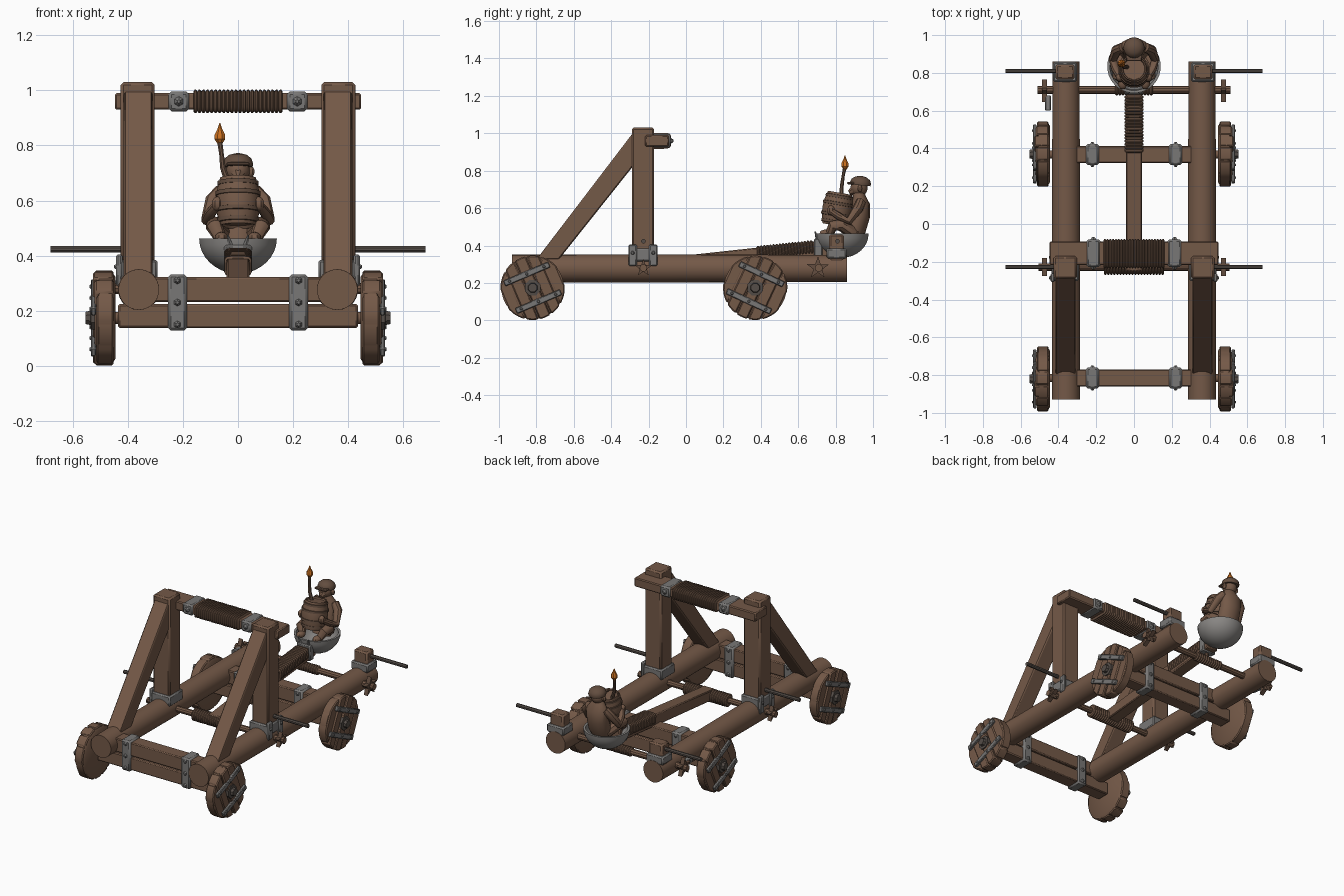
import bpy, bmesh, math
from mathutils import Vector as V


def material(name, c):
    m = bpy.data.materials.new(name)
    m.diffuse_color = (*c, 1)
    return m


WOOD = material("brown wood", (0.175, 0.100, 0.064))
DARK = material("dark wood", (0.125, 0.075, 0.05))
ROPE = material("rope brown", (0.15, 0.088, 0.057))
IRON = material("iron grey", (0.19, 0.185, 0.18))
BOWL = material("bowl grey", (0.25, 0.24, 0.23))
ROD = material("rod grey", (0.09, 0.075, 0.065))
FLAME = material("flame orange", (0.62, 0.17, 0.015))


def mk(name, verts, faces, mat, bevel=0):
    me = bpy.data.meshes.new(name)
    me.from_pydata([tuple(v) for v in verts], [], faces)
    bm = bmesh.new()
    bm.from_mesh(me)
    bmesh.ops.recalc_face_normals(bm, faces=bm.faces)
    bm.to_mesh(me)
    bm.free()
    me.materials.append(mat)
    me.shade_smooth()
    me.set_sharp_from_angle(angle=math.radians(35))
    o = bpy.data.objects.new(name, me)
    bpy.context.collection.objects.link(o)
    if bevel:
        b = o.modifiers.new("bevel", "BEVEL")
        b.width, b.segments = bevel, 1
    return o


def prism(name, yz, x0, x1, mat, bevel=0):
    """Polygon in the y-z plane pushed from x0 to x1."""
    n = len(yz)
    vs = [(x, y, z) for x in (x0, x1) for y, z in yz]
    fs = [list(range(n)), list(range(n, 2 * n))]
    fs += [[i, (i + 1) % n, n + (i + 1) % n, n + i] for i in range(n)]
    return mk(name, vs, fs, mat, bevel)


def box(name, x, y, z, mat, bevel=0.006):
    return prism(name, [(y[0], z[0]), (y[1], z[0]), (y[1], z[1]), (y[0], z[1])], x[0], x[1], mat, bevel)


def sweep(name, path, radii, mat, n=14, axis=None, e=2):
    """Rings along a path; a radius may be a pair, e > 2 makes the section squarer."""
    path = [V(p) for p in path]
    if not isinstance(radii, (list, tuple)):
        radii = [radii] * len(path)
    vs, fs, k = [], [], len(path)
    for i, p in enumerate(path):
        d = V(axis) if axis else path[min(i + 1, k - 1)] - path[max(i - 1, 0)]
        d.normalize()
        ref = V((1, 0, 0)) if abs(d.x) < 0.8 else V((0, 0, 1))
        u = (ref - d * ref.dot(d)).normalized()
        w = d.cross(u)
        ru, rv = radii[i] if isinstance(radii[i], tuple) else (radii[i], radii[i])
        for j in range(n):
            a = 2 * math.pi * (j + 0.5) / n
            c, s = math.cos(a), math.sin(a)
            c = math.copysign(abs(c) ** (2 / e), c)
            s = math.copysign(abs(s) ** (2 / e), s)
            vs.append(p + u * c * ru + w * s * rv)
    for i in range(k - 1):
        for j in range(n):
            q = (j + 1) % n
            fs.append([i * n + j, i * n + q, (i + 1) * n + q, (i + 1) * n + j])
    fs += [list(range(n)), list(range((k - 1) * n, k * n))]
    return mk(name, vs, fs, mat)


def lathe(name, c, axis, prof, mat, n=20):
    a = V(axis).normalized()
    return sweep(name, [V(c) + a * h for r, h in prof], [r for r, h in prof], mat, n, a)


def wrap(name, p0, p1, ru, rv, turns, e=5):
    """Rope wound around a beam: rings alternating in and out."""
    p0, p1, k = V(p0), V(p1), turns * 3
    path = [p0.lerp(p1, i / k) for i in range(k + 1)]
    rad = [(ru - (0.007 if i % 3 == 0 else 0), rv - (0.007 if i % 3 == 0 else 0)) for i in range(k + 1)]
    return sweep(name, path, rad, ROPE, 20, None, e)


def ball(name, c, r, mat, sy=1, sz=1, n=14):
    A = [math.pi * (0.03 + 0.94 * i / 8) for i in range(9)]
    return sweep(name, [V(c) + V((0, 0, -r * sz * math.cos(a))) for a in A],
                 [(r * math.sin(a), r * sy * math.sin(a)) for a in A], mat, n, (0, 0, 1))


def star(name, s, y, r):
    pts = [(y + (r if i % 2 == 0 else r * 0.4) * math.cos(math.pi * i / 5 + 0.3),
            0.28 + (r if i % 2 == 0 else r * 0.4) * math.sin(math.pi * i / 5 + 0.3)) for i in range(10)]
    prism(name, pts, s * 0.46, s * 0.488, DARK)


def wheel(s, y, tilt):
    z, R = 0.174, 0.172
    lathe("wheel_disc", (s * 0.445, y, z), (s, 0, 0),
          [(0.15, 0), (R - 0.004, 0.012), (R - 0.004, 0.06), (0.15, 0.066)], WOOD, 28)
    ca, sa = math.cos(tilt), math.sin(tilt)
    turn = lambda u, v: (y + u * ca - v * sa, z + u * sa + v * ca)
    # planks cut to the circle
    edges = [-0.165, -0.1, -0.034, 0.034, 0.1, 0.165]
    for a, b in zip(edges, edges[1:]):
        us = [a + 0.003 + (b - a - 0.006) * i / 5 for i in range(6)]
        arc = [(u, math.sqrt(R * R - u * u)) for u in us]
        poly = arc + [(u, -v) for u, v in reversed(arc)]
        prism("wheel_plank", [turn(u, v) for u, v in poly], s * 0.452, s * (0.527 - abs(a + b) * 0.05), WOOD, 0.006)
    # iron straps with studs
    for v in (-0.08, 0.08):
        prism("wheel_strap", [turn(u, v + w) for u, w in ((-0.13, -0.016), (0.13, -0.016), (0.13, 0.016), (-0.13, 0.016))],
              s * 0.515, s * 0.534, IRON, 0.004)
        for u in (-0.1, 0, 0.1):
            cy, cz = turn(u, v)
            lathe("wheel_stud", (s * 0.532, cy, cz), (s, 0, 0), [(0.01, 0), (0.005, 0.007)], IRON, 6)
    lathe("wheel_hub", (s * 0.5, y, z), (s, 0, 0), [(0.045, 0), (0.045, 0.034), (0.028, 0.036), (0.024, 0.054)], ROD, 8)


# cross beams, axles and iron bands at both ends
for name, y in (("front", -0.815), ("rear", 0.368)):
    box(name + "_cross_beam", (-0.32, 0.32), (y - 0.045, y + 0.045), (0.232, 0.322), WOOD)
    box(name + "_axle_beam", (-0.435, 0.435), (y - 0.045, y + 0.045), (0.138, 0.224), WOOD)
    sweep(name + "_axle", [(-0.53, y, 0.174), (0.53, y, 0.174)], 0.022, WOOD)

for s in (1, -1):
    X = lambda a, b: (s * a, s * b)
    # log rails
    sweep("side_rail", [(s * 0.36, -0.93, 0.277), (s * 0.36, -0.2, 0.277), (s * 0.36, 0.86, 0.277)],
          [0.074, 0.076, 0.072], WOOD, 22)
    # posts and braces
    box("post", X(0.303, 0.426), (-0.29, -0.17), (0.28, 1.03), WOOD, 0.01)
    prism("diagonal_brace", [(-0.80, 0.325), (-0.68, 0.325), (-0.27, 0.84), (-0.27, 1.02)], s * 0.31, s * 0.415, WOOD, 0.006)
    # iron shoe at the post foot
    box("post_shoe", X(0.292, 0.436), (-0.302, -0.158), (0.315, 0.385), IRON, 0.008)
    for y in (-0.285, -0.175):
        box("shoe_tab", X(0.42, 0.442), (y - 0.022, y + 0.022), (0.29, 0.405), IRON)
        lathe("shoe_stud", (s * 0.44, y, 0.36), (s, 0, 0), [(0.012, 0), (0.006, 0.01)], IRON, 6)
    # rear blocks and handle rods
    box("rear_block", X(0.315, 0.415), (0.765, 0.845), (0.3, 0.46), WOOD, 0.01)
    box("rear_block_shoe", X(0.303, 0.428), (0.752, 0.858), (0.33, 0.385), IRON, 0.008)
    for y in (-0.228, 0.81):
        sweep("handle_rod", [(s * 0.35, y, 0.423), (s * 0.68, y, 0.423)], 0.0125, ROD, 8)
    star("windlass_handle", s, 0.705, 0.062)
    star("skein_handle", s, -0.228, 0.05)
    # iron bands on beams
    for y in (-0.815, 0.368):
        box("beam_band", X(0.186, 0.254), (y - 0.056, y + 0.056), (0.128, 0.332), IRON, 0.01)
        for z in (0.15, 0.23, 0.31):
            for d in (-1, 1):
                lathe("band_stud", (s * 0.22, y + d * 0.055, z), (0, d, 0), [(0.014, 0), (0.006, 0.012)], IRON, 6)
    box("top_band", X(0.178, 0.252), (-0.228, -0.082), (0.924, 0.996), IRON, 0.01)
    for y, d in ((-0.228, -1), (-0.082, 1)):
        lathe("top_band_stud", (s * 0.215, y, 0.96), (0, d, 0), [(0.018, 0), (0.006, 0.014)], IRON, 6)
    wheel(s, -0.82, math.radians(23))
    wheel(s, 0.37, math.radians(-25))

# ratchet pawl on the left of the windlass
prism("pawl", [(0.6, 0.27), (0.68, 0.26), (0.68, 0.3), (0.6, 0.31)], -0.47, -0.44, IRON, 0.004)

# top beam with rope padding
box("top_beam", (-0.447, 0.447), (-0.218, -0.092), (0.93, 0.99), WOOD)
wrap("top_padding", (-0.162, -0.157, 0.96), (0.162, -0.157, 0.96), 0.043, 0.078, 22)

# twisted skein and windlass roller
sweep("skein_axle", [(-0.505, -0.228, 0.28), (0.505, -0.228, 0.28)], 0.02, WOOD, 10)
wrap("skein", (-0.16, -0.228, 0.28), (0.16, -0.228, 0.28), 0.042, 0.042, 20, 2)
sweep("windlass_roller", [(-0.51, 0.71, 0.28), (0.51, 0.71, 0.28)], 0.021, WOOD, 10)
wrap("windlass_rope", (-0.1, 0.71, 0.28), (0.1, 0.71, 0.28), 0.03, 0.03, 12, 2)
sweep("pull_rope", [(0, 0.71, 0.29), (0, 0.70, 0.37)], 0.012, ROPE, 8)

# throwing arm
prism("throwing_arm", [(-0.25, 0.25), (-0.25, 0.32), (0.76, 0.43), (0.76, 0.345)], -0.042, 0.042, WOOD, 0.006)
wrap("arm_rope", (0, 0.38, 0.361), (0, 0.68, 0.392), 0.05, 0.037, 18)
box("arm_end_band", (-0.05, 0.05), (0.685, 0.73), (0.335, 0.438), IRON)
for x in (-0.025, 0.025):
    sweep("arm_spike", [(x, 0.705, 0.43), (x * 1.5, 0.69, 0.475)], [0.012, 0.003], IRON, 6)

# bowl: outside, then back down inside
prof = [(0.142 * math.sin(a), -0.128 * math.cos(a)) for a in [0.05 + 1.52 * i / 8 for i in range(9)]]
prof += [(0.128 * math.sin(a), -0.112 * math.cos(a)) for a in [1.57 - 1.52 * i / 8 for i in range(9)]]
lathe("bowl", (0, 0.835, 0.463), (0, 0, 1), prof, BOWL, 28)

# powder barrel with hoops
bc, ba = V((0, 0.808, 0.595)), V((0, 0.17, 0.98)).normalized()
lathe("barrel", bc, ba, [(0.055, -0.078), (0.062, -0.088), (0.066, -0.088), (0.077, -0.045), (0.081, 0), (0.077, 0.045),
                         (0.066, 0.088), (0.06, 0.088), (0.057, 0.078)], WOOD, 16)
for h, r in ((-0.068, 0.075), (-0.03, 0.083), (0.03, 0.083), (0.068, 0.075)):
    lathe("barrel_hoop", bc + ba * h, ba, [(r - 0.008, -0.009), (r, -0.007), (r, 0.007), (r - 0.008, 0.009)], DARK, 16)

# fuse and flame
sweep("fuse", [(-0.035, 0.83, 0.66), (-0.055, 0.833, 0.72), (-0.06, 0.84, 0.77), (-0.066, 0.848, 0.812)],
      [0.012, 0.011, 0.009, 0.01], DARK, 8)
lathe("flame", (-0.066, 0.85, 0.805), (0, 0, 1), [(0.008, 0), (0.021, 0.018), (0.02, 0.035), (0.009, 0.056), (0.002, 0.076)], FLAME, 8)

# seated rider
sweep("rider_torso", [(0, 0.88, 0.43), (0, 0.905, 0.49), (0, 0.93, 0.56), (0, 0.935, 0.62), (0, 0.925, 0.66), (0, 0.922, 0.69)],
      [(0.06, 0.05), (0.075, 0.058), (0.072, 0.054), (0.078, 0.048), (0.05, 0.036), (0.03, 0.03)], WOOD, 14)
ball("rider_head", (0, 0.925, 0.708), 0.044, WOOD, 1.05, 1.05)
sweep("rider_snout", [(0, 0.90, 0.695), (0, 0.872, 0.682)], [0.03, 0.014], WOOD, 8)
lathe("rider_cap", (0, 0.932, 0.722), (0, 0.1, 1), [(0.054, 0), (0.056, 0.012), (0.05, 0.03), (0.032, 0.044), (0.008, 0.05)], DARK, 14)
box("rider_cap_peak", (-0.042, 0.042), (0.862, 0.91), (0.727, 0.74), DARK, 0.004)
for s in (1, -1):
    sweep("rider_arm", [(s * 0.06, 0.935, 0.635), (s * 0.092, 0.92, 0.6), (s * 0.112, 0.87, 0.53), (s * 0.1, 0.82, 0.555),
                        (s * 0.075, 0.775, 0.585)], [0.026, 0.028, 0.022, 0.02, 0.017], WOOD, 10)
    ball("rider_hand", (s * 0.075, 0.775, 0.588), 0.022, WOOD, 1, 1.2, 8)
    sweep("rider_leg", [(s * 0.04, 0.9, 0.465), (s * 0.085, 0.83, 0.51), (s * 0.085, 0.785, 0.505), (s * 0.062, 0.765, 0.46)],
          [0.036, 0.034, 0.03, 0.022], WOOD, 10)
    ball("rider_foot", (s * 0.06, 0.748, 0.465), 0.026, WOOD, 1.4, 0.8, 8)
    ball("rider_ear", (s * 0.047, 0.93, 0.705), 0.014, WOOD, 1, 1.4, 8)
